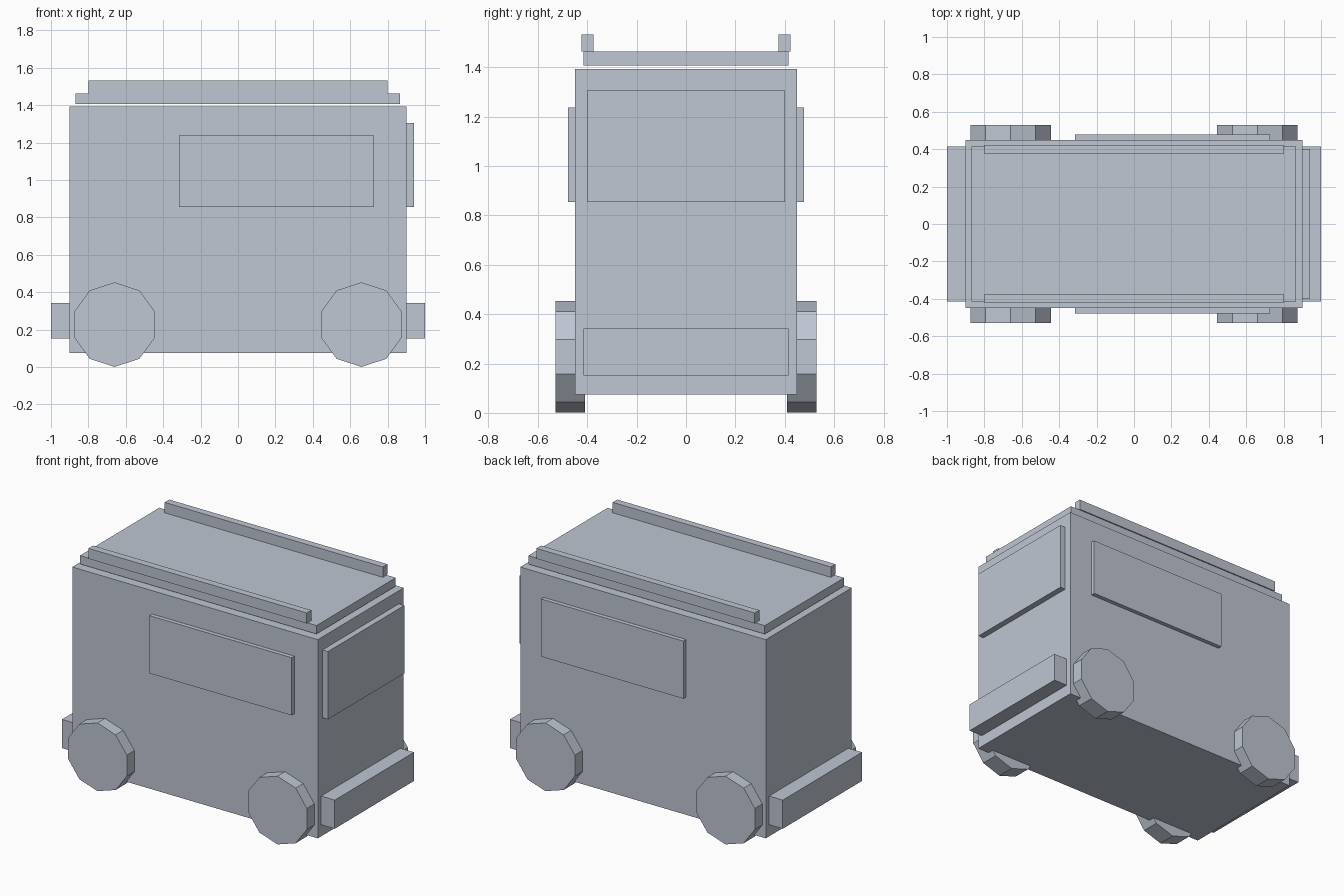
import bpy, math

if "Cube" in bpy.data.objects:
    bpy.data.objects.remove(bpy.data.objects["Cube"])

paint = bpy.data.materials.new("pale blue grey")
paint.diffuse_color = (0.52, 0.57, 0.65, 1)
paint.use_nodes = True
paint.node_tree.nodes["Principled BSDF"].inputs["Base Color"].default_value = paint.diffuse_color


def box(name, x0, x1, y0, y1, z0, z1):
    bpy.ops.mesh.primitive_cube_add(
        size=1, location=((x0 + x1) / 2, (y0 + y1) / 2, (z0 + z1) / 2))
    ob = bpy.context.object
    ob.name = name
    ob.scale = (x1 - x0, y1 - y0, z1 - z0)
    bpy.ops.object.transform_apply(location=False, rotation=False, scale=True)
    ob.data.materials.append(paint)
    return ob


def wheel(name, x, y):
    # ten-sided, one corner pointing straight up
    bpy.ops.mesh.primitive_cylinder_add(
        vertices=10, radius=0.226, depth=0.12,
        location=(x, y, 0.227), rotation=(math.pi / 2, 0, 0))
    ob = bpy.context.object
    ob.name = name
    ob.data.materials.append(paint)


# Van body and raised roof panel
box("body", -0.9, 0.9, -0.45, 0.45, 0.075, 1.392)
box("roof_panel", -0.868, 0.866, -0.415, 0.415, 1.407, 1.463)

# Windscreen at the +x end
box("windscreen", 0.9, 0.94, -0.4, 0.4, 0.855, 1.305)

# Bumpers at both ends
box("front_bumper", 0.9, 1.0, -0.415, 0.415, 0.152, 0.342)
box("rear_bumper", -1.0, -0.9, -0.415, 0.415, 0.152, 0.342)

# Mirrored side parts: windows, roof rails, wheels
for side, s in (("right", -1), ("left", 1)):
    y0, y1 = sorted((s * 0.45, s * 0.478))
    box(side + "_window", -0.315, 0.728, y0, y1, 0.855, 1.237)
    y0, y1 = sorted((s * 0.375, s * 0.423))
    box(side + "_roof_rail", -0.8, 0.8, y0, y1, 1.463, 1.532)
    for end, x in (("front", 0.66), ("rear", -0.66)):
        wheel(f"{end}_{side}_wheel", x, s * 0.469)
